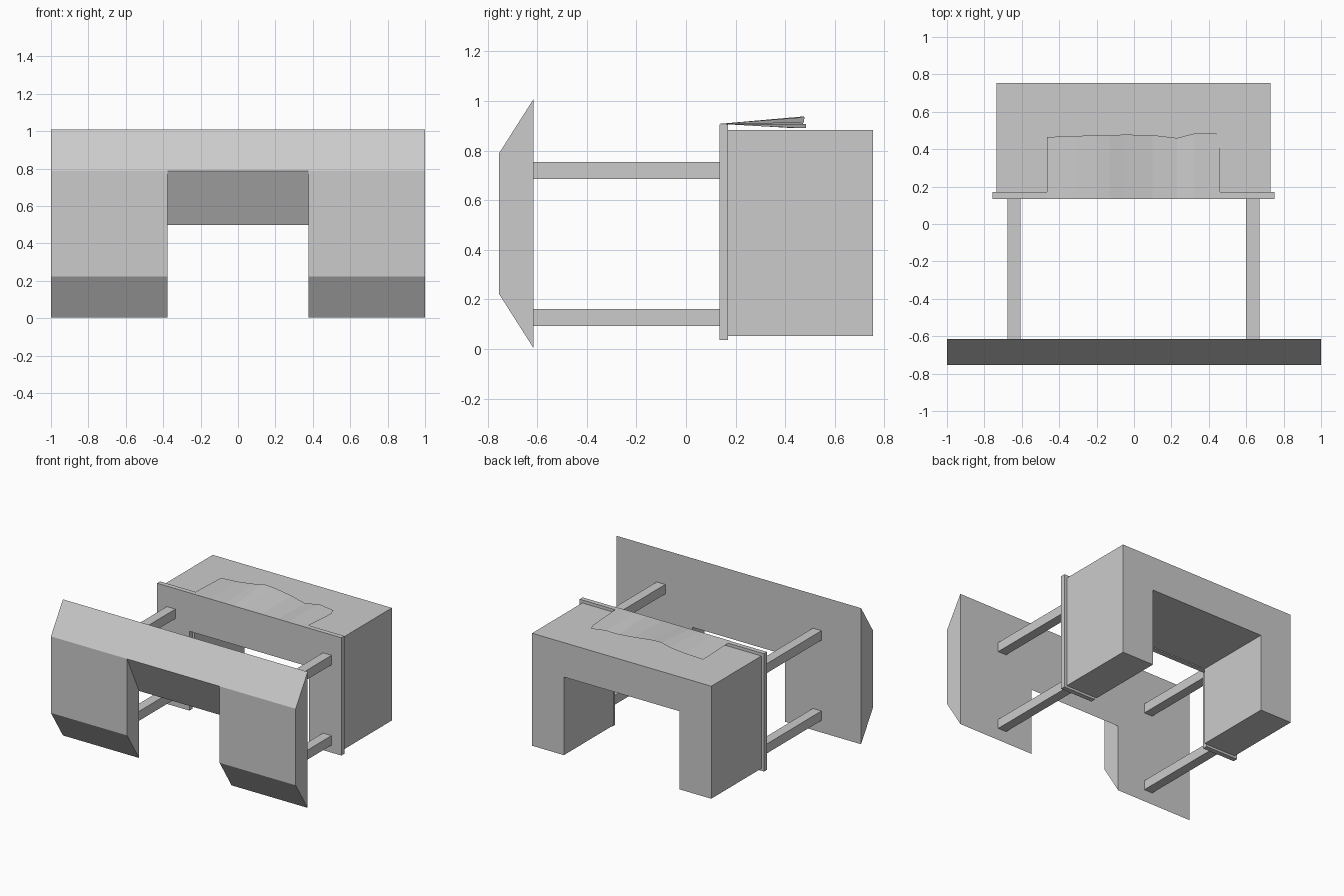
import bpy, bmesh

if "Cube" in bpy.data.objects:
    bpy.data.objects.remove(bpy.data.objects["Cube"])

DX = -0.003  # slight sideways offset of everything behind the panel


def mesh_object(name, verts, faces, normals=True):
    me = bpy.data.meshes.new(name)
    me.from_pydata(verts, [], faces)
    if normals:
        bm = bmesh.new()
        bm.from_mesh(me)
        bmesh.ops.remove_doubles(bm, verts=bm.verts, dist=1e-5)
        bmesh.ops.recalc_face_normals(bm, faces=bm.faces)
        bm.to_mesh(me)
        bm.free()
    ob = bpy.data.objects.new(name, me)
    bpy.context.collection.objects.link(ob)
    return ob


def extrude(name, profile, place, lo, hi):
    """Prism from a 2D profile; place(u, v, w) maps it into space."""
    n = len(profile)
    verts = [place(u, v, w) for w in (lo, hi) for u, v in profile]
    faces = [tuple(range(n)), tuple(range(n, 2 * n))]
    faces += [(i, (i + 1) % n, n + (i + 1) % n, n + i) for i in range(n)]
    return mesh_object(name, verts, faces)


def arch(name, half, z0, z1, inner, notch, y0, y1):
    """Upside-down U standing across x, extruded along y."""
    prof = [(-half, z0), (-inner, z0), (-inner, notch), (inner, notch),
            (inner, z0), (half, z0), (half, z1), (-half, z1)]
    return extrude(name, prof, lambda u, v, w: (u + DX, w, v), y0, y1)


# bevelled front panel: two full sides, a wedge bridging the opening
side = [(-0.615, 0.005), (-0.755, 0.225), (-0.755, 0.79), (-0.615, 1.01)]
bridge = [(-0.755, 0.79), (-0.615, 1.01), (-0.615, 0.5)]
along_x = lambda u, v, w: (w, u, v - 0.002)
extrude("panel_left", side, along_x, -1, -0.378)
extrude("panel_right", side, along_x, 0.378, 1)
extrude("panel_bridge", bridge, along_x, -0.378, 0.378)

# rear body and its mounting plate
arch("rear_body", 0.732, 0.053, 0.884, 0.472, 0.63, 0.17, 0.755)
arch("mounting_plate", 0.753, 0.036, 0.906, 0.488, 0.622, 0.135, 0.17)

# four connecting bars
for sx in (-1, 1):
    for zc in (0.127, 0.72):
        x, r = sx * 0.638, 0.035
        sq = [(x - r, zc - r), (x + r, zc - r), (x + r, zc + r), (x - r, zc + r)]
        extrude("connecting_bar", sq, lambda u, v, w: (u + DX, w, v), -0.615, 0.135)

# thin rumpled flap lying on the body: (x, y, z) of its rear edge
rear = [(-0.465, 0.465, 0.897), (-0.32, 0.47, 0.905), (-0.2, 0.475, 0.92),
        (-0.13, 0.475, 0.938), (-0.05, 0.478, 0.935), (0.1, 0.475, 0.915),
        (0.23, 0.46, 0.895), (0.32, 0.483, 0.908), (0.44, 0.485, 0.892),
        (0.46, 0.43, 0.891)]
front = [(x, 0.135, 0.908) for x, _, _ in rear]
n = len(rear)
mesh_object("top_flap", front + rear,
            [(i, i + 1, n + i + 1, n + i) for i in range(n - 1)], False)
